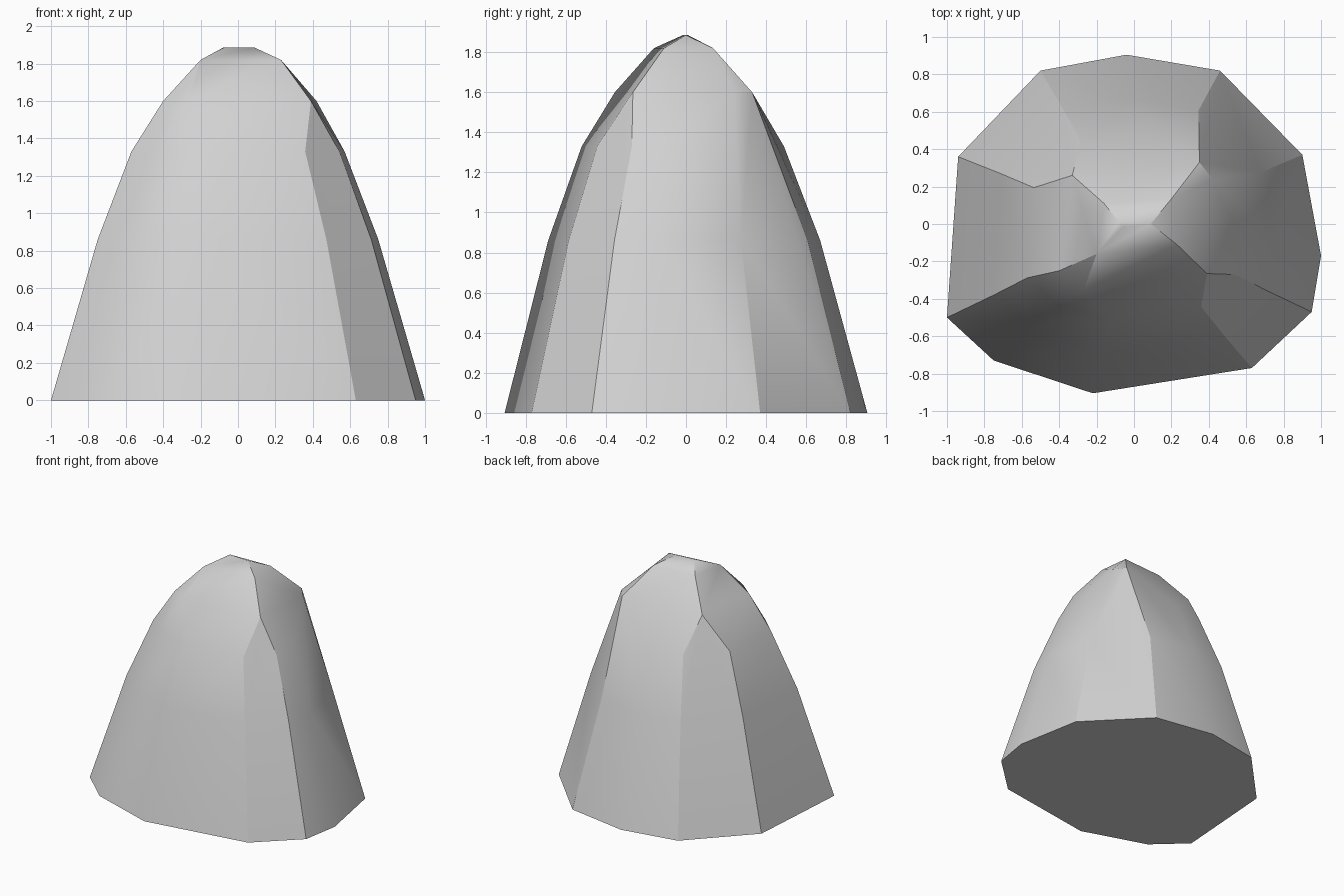
import bpy
import bmesh
import math

if "Cube" in bpy.data.objects:
    bpy.data.objects.remove(bpy.data.objects["Cube"])

# Irregular eleven-sided footprint
base = [(-1, -0.5), (-0.75, -0.73), (-0.22, -0.905), (0.63, -0.77), (0.95, -0.47),
        (1, -0.17), (0.9, 0.37), (0.46, 0.82), (-0.04, 0.905), (-0.5, 0.82), (-0.94, 0.36)]


def ring(z, sx, front, back):
    """Footprint shrunk to a given height."""
    return [(x * sx, y * (front if y < 0 else back), z) for x, y in base]


# Lower tiers follow the footprint
points = ring(0, 1, 1, 1) + ring(0.86, 0.75, 0.76, 0.74) + ring(1.33, 0.57, 0.575, 0.54)

# Upper tiers have fewer corners and end in a short ridge
points += [(x, y, 1.6) for x, y in [(-0.4, -0.25), (-0.27, -0.355), (0.39, -0.265),
                                    (0.42, 0.24), (0.35, 0.33), (-0.33, 0.26)]]
points += [(x, y, 1.82) for x, y in [(-0.2, -0.16), (0.23, -0.11), (0.2, 0.135), (-0.16, 0.11)]]
points += [(-0.08, 0.01, 1.885), (-0.06, -0.015, 1.885), (0.09, 0, 1.885)]

# Wrap all tiers in one convex skin
bm = bmesh.new()
for p in points:
    bm.verts.new(p)
result = bmesh.ops.convex_hull(bm, input=bm.verts[:])
loose = [v for v in bm.verts if not v.link_faces]
bmesh.ops.delete(bm, geom=loose, context='VERTS')
bmesh.ops.dissolve_limit(bm, angle_limit=math.radians(1), verts=bm.verts[:], edges=bm.edges[:])
bmesh.ops.recalc_face_normals(bm, faces=bm.faces[:])

mesh = bpy.data.meshes.new("rock_mound")
bm.to_mesh(mesh)
bm.free()
rock = bpy.data.objects.new("rock_mound", mesh)
bpy.context.collection.objects.link(rock)

# Single stone colour
stone = bpy.data.materials.new("light_grey_stone")
stone.diffuse_color = (0.64, 0.64, 0.64, 1)
stone.use_nodes = True
stone.node_tree.nodes["Principled BSDF"].inputs["Base Color"].default_value = stone.diffuse_color
mesh.materials.append(stone)

# Smooth body with sharp creases
bpy.context.view_layer.objects.active = rock
rock.select_set(True)
bpy.ops.object.shade_smooth_by_angle(angle=math.radians(30))
